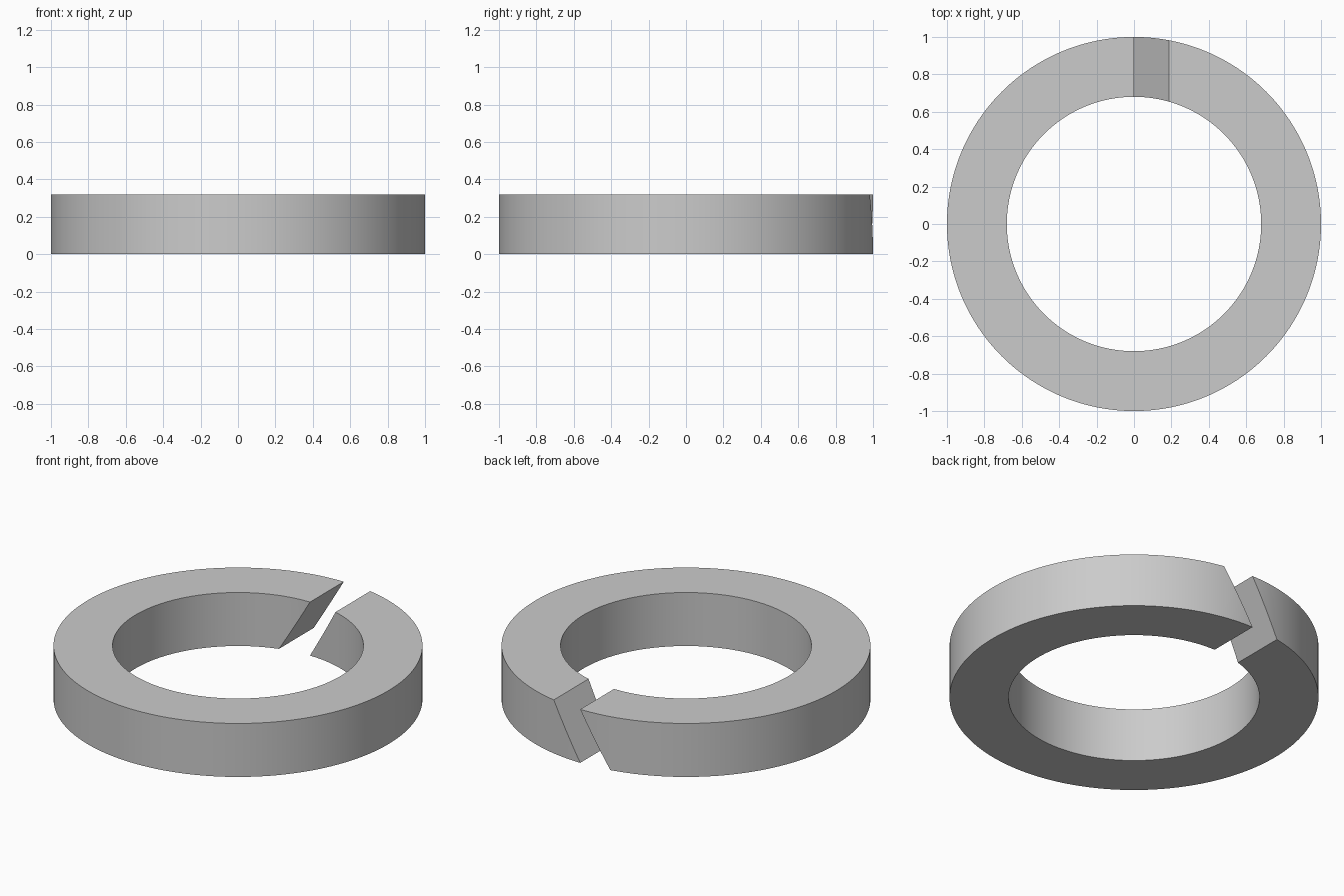
import bpy, bmesh, math

if "Cube" in bpy.data.objects:
    bpy.data.objects.remove(bpy.data.objects["Cube"])

R_OUT, R_IN, H, GAP = 1.0, 0.68, 0.32, 0.187
SEG = 192


def make_object(name, bm):
    bmesh.ops.recalc_face_normals(bm, faces=bm.faces)
    mesh = bpy.data.meshes.new(name)
    bm.to_mesh(mesh)
    bm.free()
    obj = bpy.data.objects.new(name, mesh)
    bpy.context.collection.objects.link(obj)
    return obj


# Flat ring with a rectangular section
bm = bmesh.new()
section = [(R_IN, 0), (R_OUT, 0), (R_OUT, H), (R_IN, H)]
rings = []
for i in range(SEG):
    a = 2 * math.pi * i / SEG
    rings.append([bm.verts.new((r * math.cos(a), r * math.sin(a), z)) for r, z in section])
for i in range(SEG):
    p, q = rings[i], rings[(i + 1) % SEG]
    for k in range(4):
        m = (k + 1) % 4
        bm.faces.new((p[k], p[m], q[m], q[k]))
washer = make_object("split_lock_washer", bm)

# Slanted slot cutter: a parallelogram leaning 30 degrees, extruded along y
bm = bmesh.new()
slope = GAP / H
low, high = -0.1, H + 0.1
lean = lambda z: (z - H) * slope
profile = [(lean(low), low), (lean(low) + GAP, low), (lean(high) + GAP, high), (lean(high), high)]
face = bm.faces.new([bm.verts.new((x, 0.4, z)) for x, z in profile])
extruded = bmesh.ops.extrude_face_region(bm, geom=[face])["geom"]
bmesh.ops.translate(bm, vec=(0, 0.8, 0), verts=[v for v in extruded if isinstance(v, bmesh.types.BMVert)])
# keep the start cap so the cutter is closed
if not face.is_valid or any(len(e.link_faces) < 2 for e in bm.edges):
    bmesh.ops.holes_fill(bm, edges=bm.edges[:], sides=4)
cutter = make_object("slot_cutter", bm)
cutter.hide_render = True

# Cut the slot
cut = washer.modifiers.new("slot", 'BOOLEAN')
cut.operation = 'DIFFERENCE'
cut.solver = 'EXACT'
cut.object = cutter
bpy.context.view_layer.objects.active = washer
washer.select_set(True)
bpy.ops.object.modifier_apply(modifier=cut.name)
bpy.data.objects.remove(cutter)

# Smooth round walls, crisp edges
bpy.ops.object.shade_smooth_by_angle(angle=math.radians(30))
